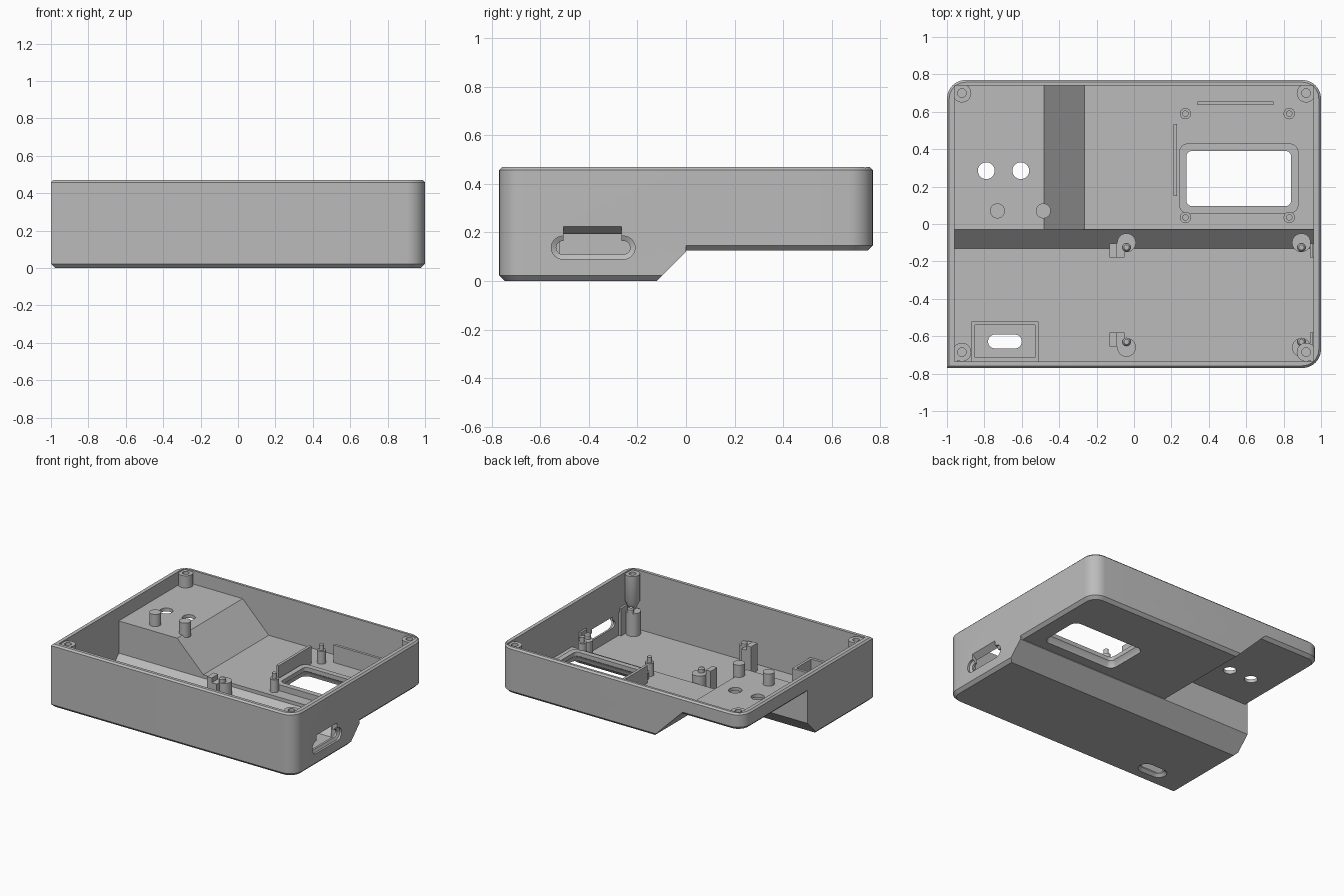
import bpy, bmesh, math
from mathutils import Matrix, Vector

cube = bpy.data.objects.get("Cube")
if cube:
    bpy.data.objects.remove(cube, do_unlink=True)

grey = bpy.data.materials.new("plain grey plastic")
grey.use_nodes = True
grey.diffuse_color = (0.5, 0.5, 0.5, 1)
for node in grey.node_tree.nodes:
    if node.type == 'BSDF_PRINCIPLED':
        node.inputs["Base Color"].default_value = (0.5, 0.5, 0.5, 1)


def outline(w, d, r, inset, sharp, n=8):
    """Rounded rectangle; the corner numbered by sharp stays square."""
    pts = []
    for i, (sx, sy) in enumerate([(1, 1), (-1, 1), (-1, -1), (1, -1)]):
        if r == 0 or i == sharp:
            pts.append((sx * (w / 2 - inset), sy * (d / 2 - inset)))
            continue
        for k in range(n + 1):
            a = math.pi / 2 * (i + k / n)
            p = (sx * (w / 2 - r) + (r - inset) * math.cos(a),
                 sy * (d / 2 - r) + (r - inset) * math.sin(a))
            if not pts or math.dist(p, pts[-1]) > 1e-5:
                pts.append(p)
    if math.dist(pts[0], pts[-1]) < 1e-5:
        pts.pop()
    return pts


def prism(name, cx, cy, w, d, r, layers, cuts=(), sharp=None, sideways=False):
    """Stack outlines at (height, inset) layers, then trim by planes."""
    bm = bmesh.new()
    rings = [[bm.verts.new((cx + x, cy + y, z)) for x, y in outline(w, d, r, i, sharp)]
             for z, i in layers]
    for low, high in zip(rings, rings[1:]):
        for k in range(len(low)):
            j = (k + 1) % len(low)
            bm.faces.new((low[k], low[j], high[j], high[k]))
    bm.faces.new(rings[0][::-1])
    bm.faces.new(rings[-1])
    for co, no in cuts:
        geom = bm.verts[:] + bm.edges[:] + bm.faces[:]
        bmesh.ops.bisect_plane(bm, geom=geom, plane_co=co,
                               plane_no=Vector(no).normalized(), clear_outer=True)
        rim = [e for e in bm.edges if e.is_boundary]
        bmesh.ops.holes_fill(bm, edges=rim, sides=0)
    if sideways:
        bm.transform(Matrix.Rotation(math.pi / 2, 4, 'Y'))
    bmesh.ops.recalc_face_normals(bm, faces=bm.faces[:])
    mesh = bpy.data.meshes.new(name)
    bm.to_mesh(mesh)
    bm.free()
    mesh.materials.append(grey)
    ob = bpy.data.objects.new(name, mesh)
    bpy.context.collection.objects.link(ob)
    return ob


def box(name, x0, x1, y0, y1, z0, z1, cuts=()):
    return prism(name, (x0 + x1) / 2, (y0 + y1) / 2, x1 - x0, y1 - y0, 0,
                 [(z0, 0), (z1, 0)], cuts)


def rod(name, x, y, r, layers, cuts=()):
    return prism(name, x, y, 2 * r, 2 * r, r, layers, cuts)


def combine(target, tool, operation):
    mod = target.modifiers.new("combine", 'BOOLEAN')
    mod.operation = operation
    mod.solver = 'MANIFOLD'
    mod.object = tool
    bpy.context.view_layer.objects.active = target
    bpy.ops.object.modifier_apply(modifier=mod.name)
    bpy.data.objects.remove(tool, do_unlink=True)


# Outer body: deep front, shallower back, shallowest back corner
def body(name, z, cuts):
    return prism(name, 0, 0, 2, 1.54, 0.1,
                 [(z, 0.022), (z + 0.022, 0), (0.458, 0), (0.47, 0.012)], cuts, sharp=2)


shell = body("case_shell", 0, [((0, 0, 0), (0, 1, 0)), ((0, -0.12, 0), (0, 1, -1))])
front_trim = ((0, -0.1, 0), (0, -1, 0))
combine(shell, body("middle", 0.125, [front_trim, ((-0.49, 0, 0.345), (-1, 0, -1))]), 'UNION')
combine(shell, body("upper", 0.345, [front_trim, ((-0.3, 0, 0), (1, 0, 0))]), 'UNION')

# Cavity follows the same three floor levels
for y0, z0, cuts in [
        (-0.735, 0.03, [((0, -0.03, 0), (0, 1, 0)), ((0, -0.13, 0.03), (0, 1, -1))]),
        (-0.2, 0.155, [((-0.48, 0, 0.37), (-1, 0, -1))]),
        (-0.2, 0.37, [((-0.3, 0, 0), (1, 0, 0))])]:
    combine(shell, box("cavity", -0.96, 0.96, y0, 0.74, z0, 0.6, cuts), 'DIFFERENCE')

# Display window with raised collar
combine(shell, prism("collar", 0.56, 0.243, 0.64, 0.375, 0.05, [(0.14, 0), (0.2, 0)]), 'UNION')
combine(shell, prism("window", 0.56, 0.243, 0.56, 0.295, 0.03,
                     [(0.1, -0.025), (0.15, -0.015), (0.17, 0), (0.25, 0)]), 'DIFFERENCE')

# Switch pocket with a slot in the floor
combine(shell, box("pocket", -0.87, -0.51, -0.75, -0.52, 0.015, 0.2), 'UNION')
combine(shell, box("pocket_inside", -0.85, -0.53, -0.715, -0.54, 0.03, 0.3), 'DIFFERENCE')
combine(shell, prism("slot", -0.69, -0.628, 0.18, 0.075, 0.0375,
                     [(-0.01, -0.03), (0.02, 0), (0.1, 0)]), 'DIFFERENCE')

# Button holes
for x in (-0.79, -0.605):
    combine(shell, rod("button_hole", x, 0.285, 0.045, [(0.3, 0), (0.44, 0)]), 'DIFFERENCE')

# Side connector opening with sloped notch above
combine(shell, prism("port", -0.1375, -0.3825, 0.095, 0.345, 0.0475,
                     [(0.9, 0.02), (0.975, 0.02), (0.985, 0), (1.02, 0)],
                     sideways=True), 'DIFFERENCE')
combine(shell, box("port_notch", 0.93, 1.02, -0.505, -0.265, 0.14, 0.3,
                   [((1, 0, 0.225), (-0.035, 0, 0.045))]), 'DIFFERENCE')

# Corner screw posts
for sx in (-1, 1):
    for sy, y, wall in ((-1, -0.685, -0.738), (1, 0.7, 0.743)):
        base = 0.36 if (sx, sy) == (-1, 1) else 0.2
        x = sx * 0.92
        rod("corner_post", x, y, 0.05, [(base, 0.03 if base < 0.3 else 0), (base + 0.06, 0),
                                        (0.46, 0), (0.46, 0.027), (0.38, 0.027)])
        xs, ys = sorted((sx * 0.945, sx * 0.963)), sorted((y + sy * 0.028, wall))
        box("corner_post_web", *xs, *ys, base + 0.03, 0.459)

# Circuit board standoffs, pins and stop blocks
for x, block in ((-0.04, (-0.13, -0.09, -0.05)), (0.895, (0.94, 0.955, 0.965))):
    for y, pin_y, y0 in ((-0.1, -0.125, -0.18), (-0.66, -0.63, -0.655)):
        rod("board_standoff", x, y, 0.05, [(0.02, 0), (0.2, 0)],
            [((0, -0.13, 0.01), (0, 1, -1))])
        rod("board_pin", x, pin_y, 0.022, [(0.19, 0), (0.225, 0), (0.235, 0.008)])
        box("board_stop_tall", block[0], block[1], y0, y0 + 0.075, 0.026, 0.235)
        box("board_stop_low", block[1], block[2], y0, y0 + 0.075, 0.026, 0.2)

# Display mounting pegs
for x in (0.275, 0.83):
    for y in (0.035, 0.59):
        rod("display_peg", x, y, 0.03, [(0.14, 0), (0.25, 0), (0.25, 0.013), (0.29, 0.013)])

# Display guide ribs
box("back_rib", 0.34, 0.745, 0.635, 0.655, 0.14, 0.285)
box("side_rib", 0.21, 0.23, 0.15, 0.535, 0.14, 0.285)

# Button board posts
for x in (-0.73, -0.485):
    rod("button_post", x, 0.07, 0.04, [(0.352, 0), (0.46, 0)])

# Smooth the round surfaces, keep edges crisp
bpy.ops.object.select_all(action='DESELECT')
for ob in bpy.context.scene.objects:
    if ob.type == 'MESH':
        ob.select_set(True)
bpy.context.view_layer.objects.active = shell
bpy.ops.object.shade_smooth_by_angle(angle=math.radians(30))
